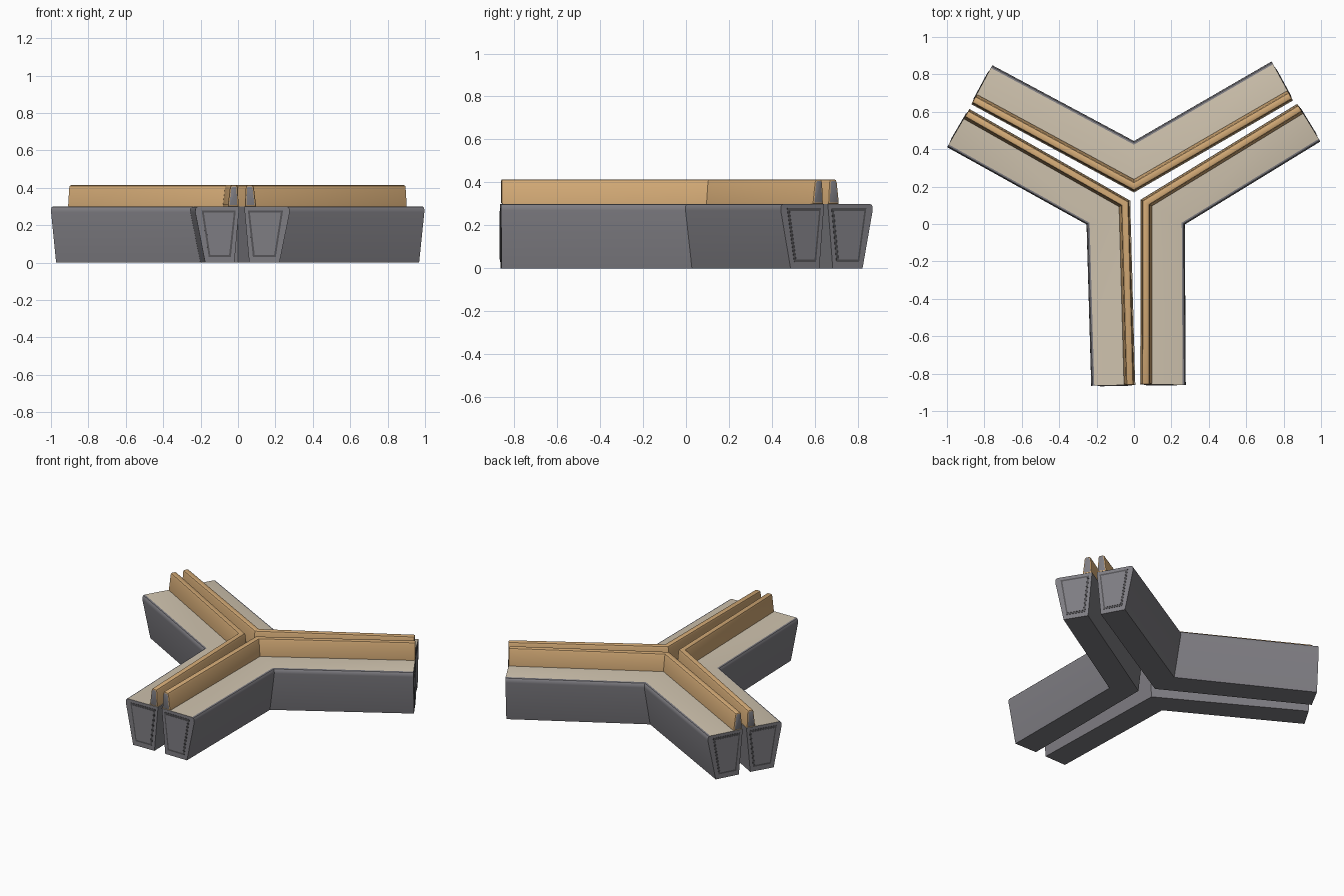
import bpy
import bmesh
import math
from mathutils import Vector

old = bpy.data.objects.get("Cube")
if old:
    bpy.data.objects.remove(old, do_unlink=True)


def material(name, rgb):
    m = bpy.data.materials.new(name)
    m.use_nodes = True
    m.diffuse_color = (*rgb, 1)
    m.node_tree.nodes["Principled BSDF"].inputs["Base Color"].default_value = (*rgb, 1)
    return m


grey = material("grey_body", (0.21, 0.205, 0.225))
dark = material("dark_groove", (0.09, 0.088, 0.095))
beige = material("beige_seat", (0.62, 0.54, 0.42))
wood = material("wood", (0.65, 0.40, 0.18))


def loft(name, profile, stations, mats, strip_mat=None, round_ends=0):
    """Sweep a (depth fraction, height) profile through (inner, outer) plan stations."""
    bm = bmesh.new()
    rings = []
    for inner, outer in stations:
        a, b = Vector(inner), Vector(outer)
        rings.append([bm.verts.new((*a.lerp(b, t), z)) for t, z in profile])
    n = len(profile)
    for r0, r1 in zip(rings, rings[1:]):
        for i in range(n):
            j = (i + 1) % n
            f = bm.faces.new((r0[i], r0[j], r1[j], r1[i]))
            f.material_index = strip_mat(i) if strip_mat else 0
    caps = [bm.faces.new(rings[0]), bm.faces.new(rings[-1])]
    bmesh.ops.recalc_face_normals(bm, faces=bm.faces)
    if round_ends:
        edges = list({e for c in caps for e in c.edges})
        bmesh.ops.bevel(bm, geom=edges, offset=round_ends, segments=2,
                        profile=0.5, affect='EDGES', clamp_overlap=True)
    mesh = bpy.data.meshes.new(name)
    bm.to_mesh(mesh)
    bm.free()
    for m in mats:
        mesh.materials.append(m)
    obj = bpy.data.objects.new(name, mesh)
    bpy.context.collection.objects.link(obj)
    bpy.ops.object.select_all(action='DESELECT')
    obj.select_set(True)
    bpy.context.view_layer.objects.active = obj
    bpy.ops.object.shade_smooth_by_angle(angle=math.radians(35))
    return obj


# Cross-sections: tapered body, slim backrest, end panel and its groove
body = [(0, 0.3), (0.925, 0.3), (0.965, 0.297), (0.99, 0.288), (0.995, 0.27),
        (0.77, 0), (0.11, 0)]
rest = [(0.015, 0.3), (0.035, 0.4), (0.055, 0.411), (0.08, 0.414),
        (0.16, 0.414), (0.19, 0.411), (0.21, 0.4), (0.255, 0.31), (0.255, 0.3)]
groove = [(0.08, 0.28), (0.85, 0.28), (0.69, 0.03), (0.19, 0.03)]
panel = [(0.125, 0.268), (0.8, 0.268), (0.655, 0.042), (0.23, 0.042)]

# Each bench bends once: end, corner, end as (inner, outer) plan points
benches = {
    "left": [((0.873, 0.643), (0.997, 0.44)), ((0.035, 0.13), (0.273, -0.003)),
             ((0.033, -0.858), (0.278, -0.86))],
    "right": [((-0.88, 0.615), (-1, 0.41)), ((-0.02, 0.125), (-0.255, -0.003)),
              ((0.007, -0.86), (-0.23, -0.865))],
    "back": [((-0.87, 0.64), (-0.757, 0.85)), ((0, 0.168), (0, 0.445)),
             ((0.85, 0.66), (0.735, 0.87))],
}


def pushed(station, corner, dist):
    """Move an end station outward along its wing."""
    away = (Vector(station[1]) - Vector(corner[1])).normalized() * dist
    return tuple(tuple(Vector(p) + away) for p in station)


for side, st in benches.items():
    # Body with the seat colour on its flat top strip
    loft(side + "_bench_body", body, st, [grey, beige],
         lambda i: 1 if i == 0 else 0)

    # Wooden backrest
    back = loft(side + "_backrest", rest, st, [wood, grey], round_ends=0.007)

    for k, end in enumerate((st[0], st[2])):
        tag = f"{side}_{'first' if k == 0 else 'second'}"
        outward = (Vector(end[1]) - Vector(st[1][1])).normalized().to_3d()
        # Grey end of the backrest
        for p in back.data.polygons:
            if p.normal.dot(outward) > 0.97:
                p.material_index = 1
        # Framed panel on the end of the body
        buried = pushed(end, st[1], -0.003)
        loft(tag + "_end_groove", groove, [buried, pushed(end, st[1], 0.002)], [dark])
        loft(tag + "_end_panel", panel, [buried, pushed(end, st[1], 0.004)], [grey])
